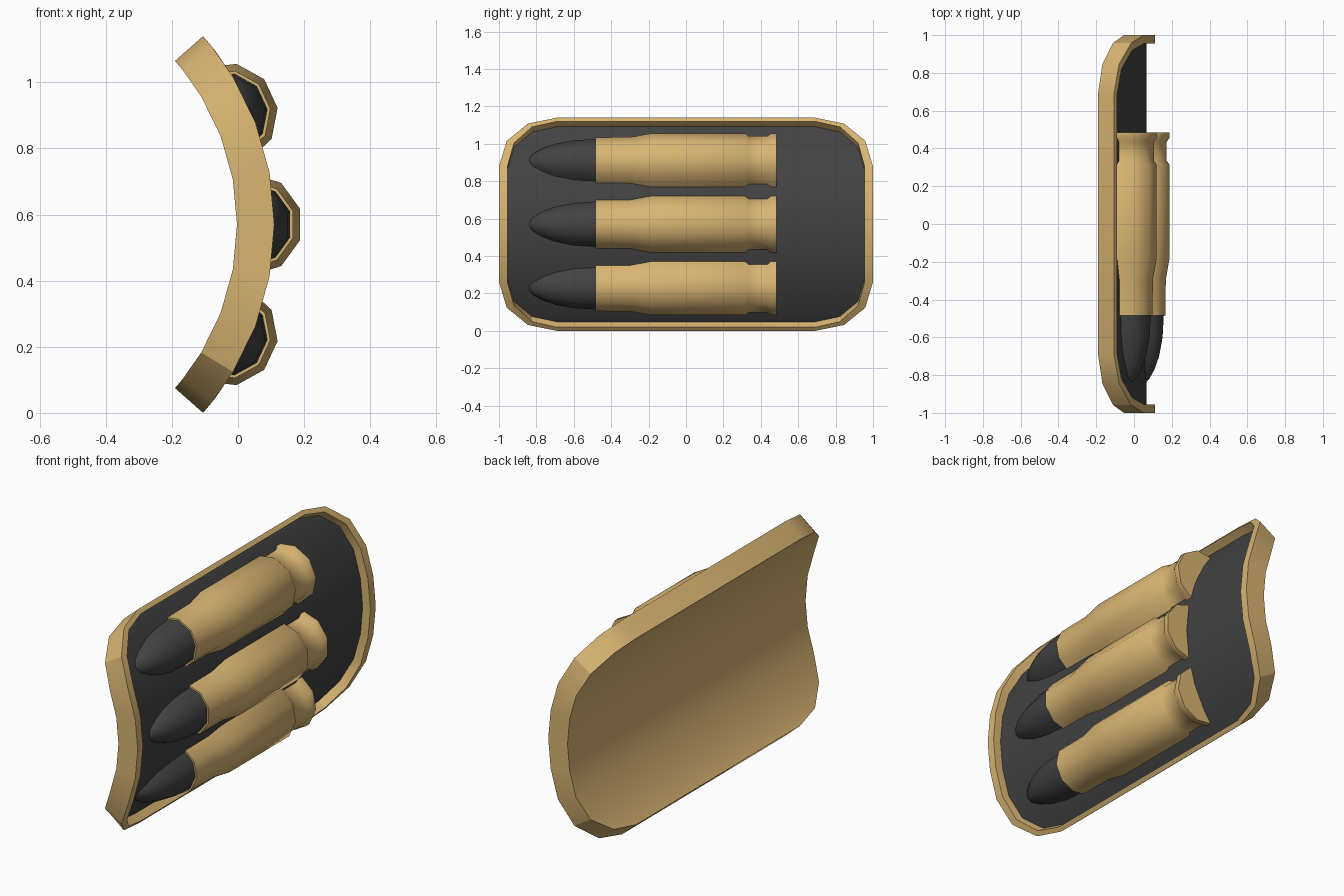
import bpy, bmesh
from math import sin, cos, radians, pi

if "Cube" in bpy.data.objects:
    bpy.data.objects.remove(bpy.data.objects["Cube"])

CX, CZ = -0.75, 0.57          # axis of the curved plate


def material(name, color):
    m = bpy.data.materials.new(name)
    m.diffuse_color = color
    m.use_nodes = True
    m.node_tree.nodes["Principled BSDF"].inputs["Base Color"].default_value = m.diffuse_color
    return m


BRASS = material("brass", (0.69, 0.46, 0.17, 1))
DARK = material("dark", (0.055, 0.055, 0.055, 1))


def finish(name, bm, mats, angle):
    bmesh.ops.recalc_face_normals(bm, faces=bm.faces[:])
    me = bpy.data.meshes.new(name)
    bm.to_mesh(me)
    bm.free()
    ob = bpy.data.objects.new(name, me)
    bpy.context.collection.objects.link(ob)
    for m in mats:
        me.materials.append(m)
    bpy.ops.object.select_all(action='DESELECT')
    ob.select_set(True)
    bpy.context.view_layer.objects.active = ob
    bpy.ops.object.shade_smooth_by_angle(angle=radians(angle))
    return ob


def rows(ry, rt):
    """Rounded rectangle as (half width, angle) rows, bottom to top."""
    up = [(0.69 + ry, 10.5)]
    up += [(0.69 + ry * cos(radians(a)), 21 + rt * sin(radians(a))) for a in (0, 30, 60, 90)]
    return [(w, -t) for w, t in reversed(up)] + [(0.69 + ry, 0)] + up


def make_plate():
    bm = bmesh.new()

    def ring(r, outline):
        def v(y, t):
            return bm.verts.new((CX + r * cos(radians(t)), y, CZ + r * sin(radians(t))))
        return [v(-w, t) for w, t in outline] + [v(w, t) for w, t in reversed(outline)]

    def fill(loop, mat):
        n = len(loop)
        for i in range(n // 2 - 1):
            f = bm.faces.new((loop[i], loop[i + 1], loop[n - 2 - i], loop[n - 1 - i]))
            f.material_index = mat

    outer, inner = rows(0.31, 20.5), rows(0.265, 18.8)
    # back edge, front edge, rim inner edge, recessed floor edge
    loops = [ring(0.747, outer), ring(0.86, outer), ring(0.86, inner), ring(0.815, inner)]
    for a, b in zip(loops, loops[1:]):
        for i in range(len(a)):
            j = (i + 1) % len(a)
            bm.faces.new((a[i], a[j], b[j], b[i]))
    fill(loops[0], 0)
    fill(loops[-1], 1)
    finish("curved_plate", bm, [BRASS, DARK], 30)


def half_turned(name, profile, tilt, mat):
    """Half of a ten-sided turned shape along y, set into the plate."""
    bm = bmesh.new()
    t = radians(tilt)
    x0, z0 = CX + 0.79 * cos(t), CZ + 0.79 * sin(t)
    angles = [t - pi / 2 + k * pi / 5 for k in range(6)]
    loops = [[bm.verts.new((x0 + r * cos(a), y, z0 + r * sin(a))) for a in angles]
             for y, r in profile]
    for a, b in zip(loops, loops[1:]):
        for i in range(6):
            j = (i + 1) % 6
            bm.faces.new((a[i], a[j], b[j], b[i]))
    bm.faces.new(loops[0])
    bm.faces.new(loops[-1])
    finish(name, bm, [mat], 37)


CASING = [(0.485, 0.155), (0.455, 0.155), (0.435, 0.14), (0.335, 0.14), (0.315, 0.155),
          (-0.185, 0.155), (-0.295, 0.135), (-0.485, 0.133)]
TIP = [(-0.48, 0.124), (-0.60, 0.117), (-0.70, 0.098), (-0.77, 0.072),
       (-0.82, 0.043), (-0.845, 0.015)]

make_plate()
# three cartridges spread around the curve
for label, tilt in (("lower", -25), ("middle", 0), ("upper", 25)):
    half_turned(label + "_casing", CASING, tilt, BRASS)
    half_turned(label + "_tip", TIP, tilt, DARK)
